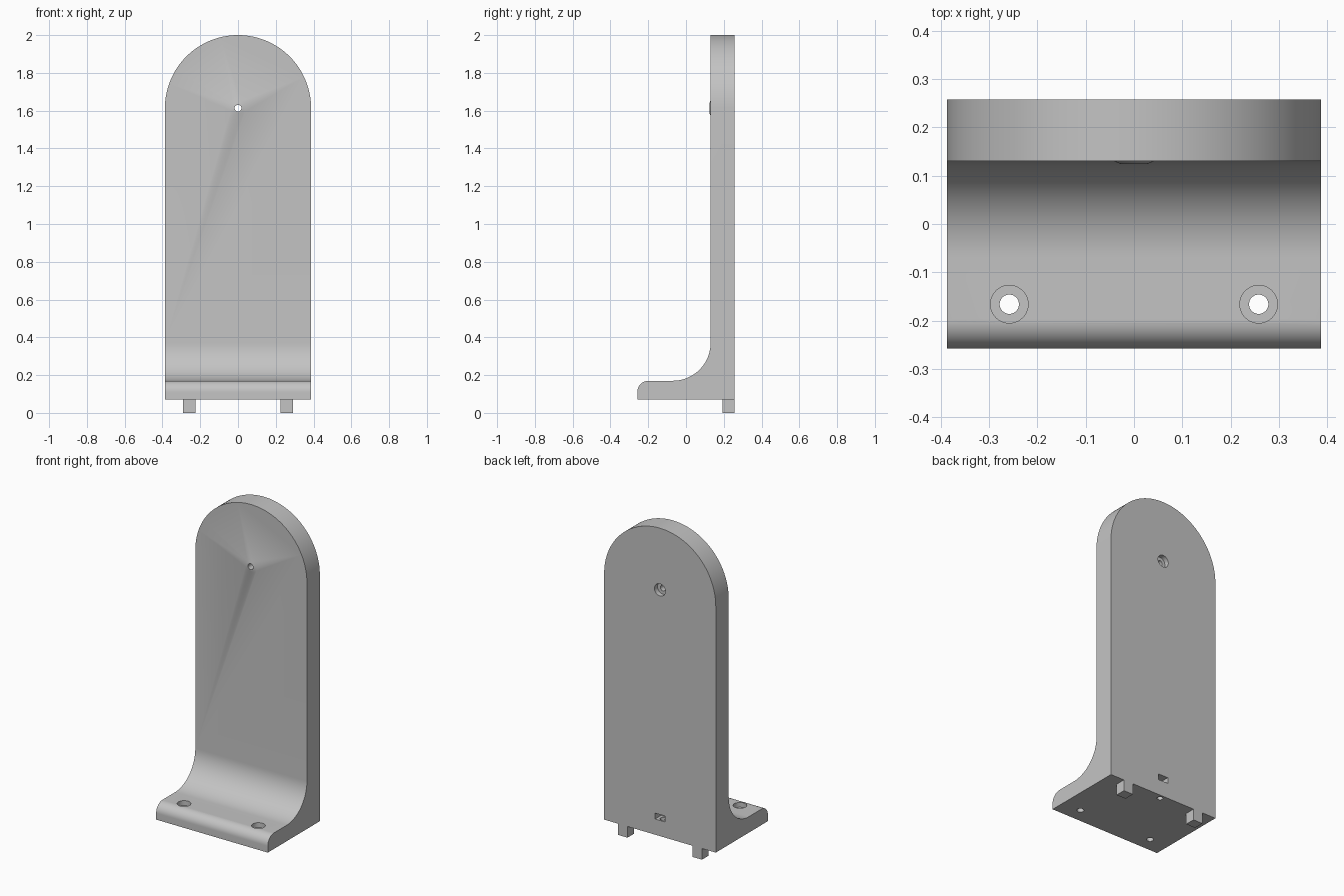
import bpy, bmesh
from math import sin, cos, pi, radians
from mathutils import Matrix, Vector

cube = bpy.data.objects.get("Cube")
if cube:
    bpy.data.objects.remove(cube, do_unlink=True)

grey = bpy.data.materials.new("light_grey")
grey.use_nodes = True
grey.diffuse_color = (0.55, 0.55, 0.55, 1)
grey.node_tree.nodes["Principled BSDF"].inputs["Base Color"].default_value = grey.diffuse_color

W, BACK, FRONT, WALL = 0.387, 0.258, -0.258, 0.13
BASE, FOOT_TOP, SPRING = 0.07, 0.17, 1.613


def make_object(name, bm):
    bmesh.ops.recalc_face_normals(bm, faces=bm.faces)
    mesh = bpy.data.meshes.new(name)
    bm.to_mesh(mesh)
    bm.free()
    mesh.materials.append(grey)
    obj = bpy.data.objects.new(name, mesh)
    bpy.context.collection.objects.link(obj)
    return obj


def arc(cx, cy, r, start, end, steps):
    angles = [radians(start + (end - start) * i / steps) for i in range(steps + 1)]
    return [(cx + r * cos(a), cy + r * sin(a)) for a in angles]


def extrude(name, points, to_3d, shift):
    bm = bmesh.new()
    face = bm.faces.new([bm.verts.new(to_3d(*p)) for p in points])
    new = bmesh.ops.extrude_face_region(bm, geom=[face])["geom"]
    bmesh.ops.translate(bm, vec=shift, verts=[v for v in new if isinstance(v, bmesh.types.BMVert)])
    return make_object(name, bm)


def box(name, lo, hi):
    lo, hi = Vector(lo), Vector(hi)
    bm = bmesh.new()
    bmesh.ops.create_cube(bm, size=1, matrix=Matrix.Translation((lo + hi) / 2)
                          @ Matrix.Diagonal((*(hi - lo), 1)))
    return make_object(name, bm)


def rod(name, start, end, r1, r2=None):
    start, end = Vector(start), Vector(end)
    axis = end - start
    turn = axis.to_track_quat("Z", "Y").to_matrix().to_4x4()
    bm = bmesh.new()
    bmesh.ops.create_cone(bm, cap_ends=True, segments=40, radius1=r1, radius2=r2 or r1,
                          depth=axis.length, matrix=Matrix.Translation((start + end) / 2) @ turn)
    return make_object(name, bm)


def combine(target, tool, operation):
    tool.hide_render = True
    mod = target.modifiers.new(operation.lower(), "BOOLEAN")
    mod.operation, mod.object, mod.solver = operation, tool, "EXACT"
    bpy.context.view_layer.objects.active = target
    bpy.ops.object.modifier_apply(modifier=mod.name)
    bpy.data.objects.remove(tool, do_unlink=True)


# L-shaped side profile with rounded toe and large inner fillet
profile = [(BACK, BASE), (BACK, 2.1), (WALL, 2.1)]
profile += arc(WALL - 0.2, FOOT_TOP + 0.2, 0.2, 0, -90, 24)
profile += arc(FRONT + 0.06, FOOT_TOP - 0.06, 0.06, 90, 180, 14)
profile += [(FRONT, BASE)]
stand = extrude("stand_body", profile, lambda y, z: (-W, y, z), (2 * W, 0, 0))

# Arched outline of the back plate
arch = [(-W - 0.0, -0.1), (W, -0.1)] + arc(0, SPRING, W, 0, 180, 64)
combine(stand, extrude("arch_outline", arch, lambda x, z: (x, -0.5, z), (0, 1, 0)), "INTERSECT")

# Low tapered boss on the front of the plate
combine(stand, rod("boss", (0, WALL + 0.003, SPRING), (0, WALL - 0.006, SPRING), 0.048, 0.027), "UNION")

# Plate screw hole with counterbore at the back
combine(stand, rod("hole", (0, -0.1, SPRING), (0, 0.4, SPRING), 0.018), "DIFFERENCE")
combine(stand, rod("bore", (0, BACK - 0.03, SPRING), (0, 0.4, SPRING), 0.038), "DIFFERENCE")

# Foot screw holes with counterbores on top
for x in (-0.258, 0.258):
    combine(stand, rod("hole", (x, -0.166, 0), (x, -0.166, 0.3), 0.02), "DIFFERENCE")
    combine(stand, rod("bore", (x, -0.166, FOOT_TOP - 0.03), (x, -0.166, 0.3), 0.039), "DIFFERENCE")

# Small slot in the back, met by a hole from below
combine(stand, box("slot", (-0.034, 0.2, 0.168), (0.034, 0.3, 0.205)), "DIFFERENCE")
combine(stand, rod("hole", (0, 0.229, 0), (0, 0.229, 0.185), 0.017), "DIFFERENCE")

bpy.ops.object.select_all(action="DESELECT")
stand.select_set(True)
bpy.context.view_layer.objects.active = stand
bpy.ops.object.shade_smooth_by_angle(angle=radians(25))

# Locating pegs under the rear edge
for side, x in (("right", -0.258), ("left", 0.258)):
    box(side + "_peg", (x - 0.033, 0.193, 0), (x + 0.033, BACK, BASE))
